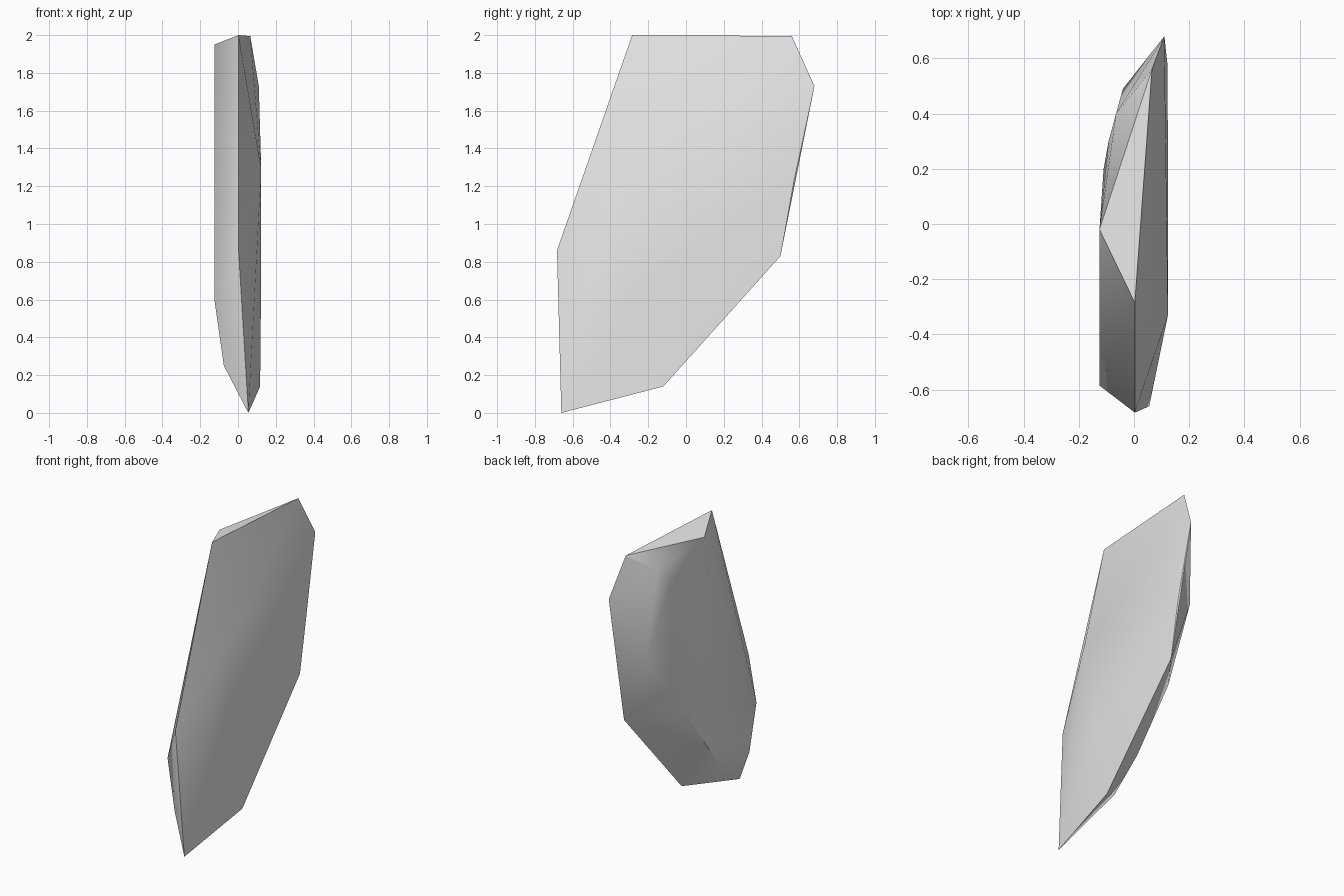
import bpy, bmesh, math

cube = bpy.data.objects.get("Cube")
if cube:
    bpy.data.objects.remove(cube, do_unlink=True)

# Stone material
stone = bpy.data.materials.new("pale_grey_stone")
stone.use_nodes = True
grey = (0.8, 0.8, 0.8, 1.0)
stone.diffuse_color = grey
shader = next(n for n in stone.node_tree.nodes if n.type == 'BSDF_PRINCIPLED')
shader.inputs["Base Color"].default_value = grey
shader.inputs["Roughness"].default_value = 0.8

# Corners around the broad outline of the shard
outline = [(0.055, -0.66, 0), (0.117, -0.12, 0.14), (0.12, 0.5, 0.83),
           (0.11, 0.68, 1.73), (0.065, 0.56, 1.995), (0.003, -0.285, 2),
           (0.003, -0.683, 0.86)]
# Corners bulging out on each broad side
left_side = [(0.123, -0.33, 1.29), (0.122, -0.24, 0.66), (0.122, 0.57, 1.22)]
right_side = [(-0.125, -0.02, 1.95), (-0.125, -0.585, 0.6), (-0.075, -0.58, 0.25),
              (-0.065, 0.4, 1.87), (-0.092, 0.3, 1.74), (-0.04, 0.49, 1.28),
              (-0.11, 0.2, 0.86), (-0.1, -0.09, 0.48), (-0.07, -0.27, 0.27)]

# Wrap the corners into one chipped stone
bm = bmesh.new()
for corner in outline + left_side + right_side:
    bm.verts.new(corner)
bmesh.ops.convex_hull(bm, input=bm.verts[:])
bmesh.ops.delete(bm, geom=[v for v in bm.verts if not v.link_faces], context='VERTS')
bmesh.ops.recalc_face_normals(bm, faces=bm.faces[:])
mesh = bpy.data.meshes.new("stone_shard")
bm.to_mesh(mesh)
bm.free()
mesh.materials.append(stone)

shard = bpy.data.objects.new("stone_shard", mesh)
bpy.context.collection.objects.link(shard)
bpy.ops.object.select_all(action='DESELECT')
shard.select_set(True)
bpy.context.view_layer.objects.active = shard
bpy.ops.object.shade_smooth_by_angle(angle=math.radians(30))
